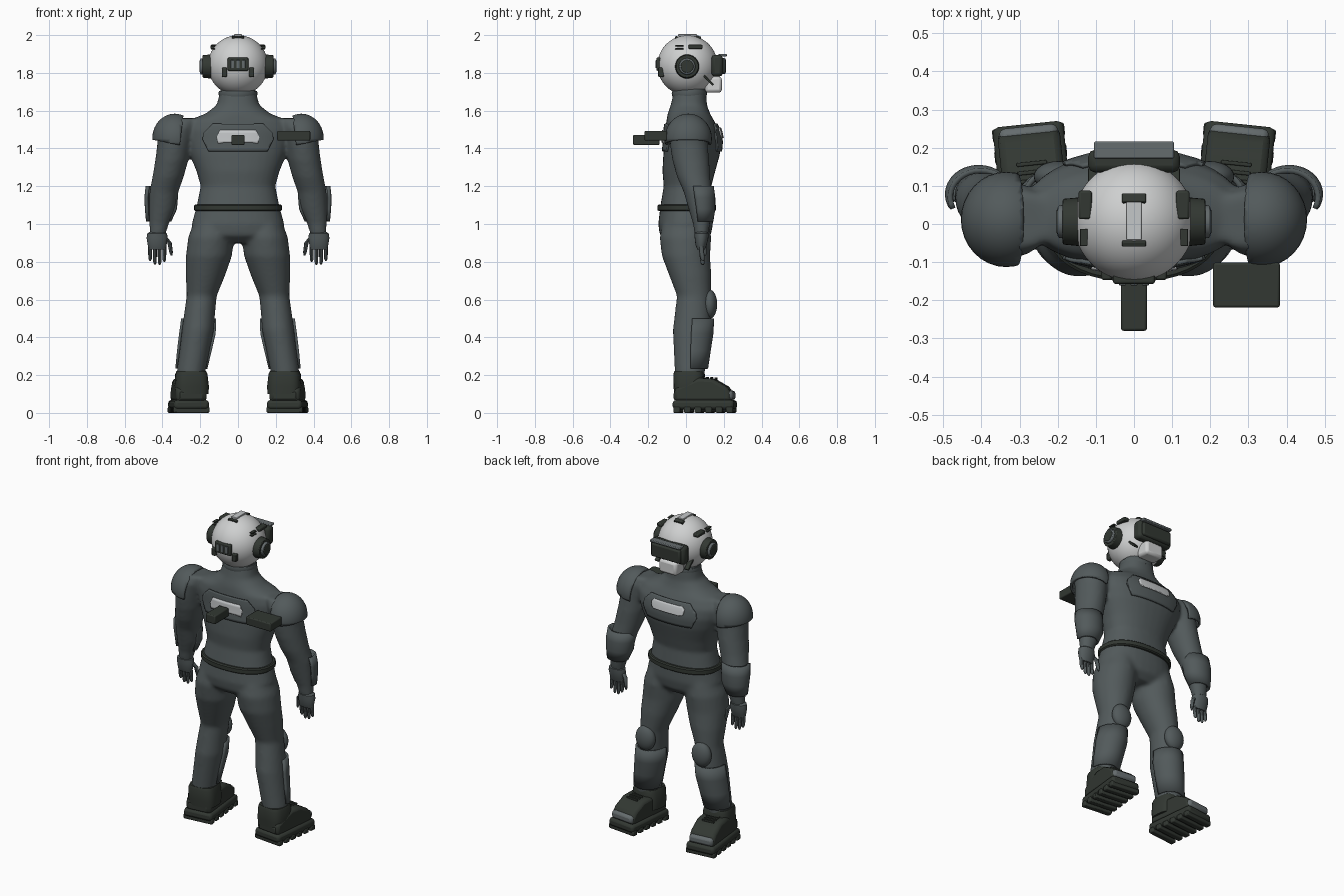
import bpy, bmesh
from math import sin, cos, pi, radians
from mathutils import Vector, Matrix
from mathutils.bvhtree import BVHTree

if "Cube" in bpy.data.objects:
    bpy.data.objects.remove(bpy.data.objects["Cube"])


def material(name, rgb):
    m = bpy.data.materials.new(name)
    m.use_nodes = True
    m.diffuse_color = (*rgb, 1)
    m.node_tree.nodes["Principled BSDF"].inputs["Base Color"].default_value = (*rgb, 1)
    return m


SUIT = material("suit grey", (.085, .102, .105))
DARK = material("dark olive", (.032, .039, .032))
TRIM = material("trim grey", (.13, .15, .155))
SHELL = material("helmet white", (.62, .63, .63))
PANEL = material("panel light grey", (.55, .57, .58))


def make(name, bm, mat, mirror=False, bevel=0, solid=0):
    bmesh.ops.recalc_face_normals(bm, faces=bm.faces)
    me = bpy.data.meshes.new(name)
    bm.to_mesh(me)
    bm.free()
    me.materials.append(mat)
    me.polygons.foreach_set("use_smooth", [True] * len(me.polygons))
    me.set_sharp_from_angle(angle=radians(35))
    ob = bpy.data.objects.new(name, me)
    bpy.context.collection.objects.link(ob)
    if solid:
        mod = ob.modifiers.new("thickness", 'SOLIDIFY')
        mod.thickness, mod.offset = solid, 0
    if bevel:
        mod = ob.modifiers.new("round", 'BEVEL')
        mod.width, mod.segments = bevel, 2
    if mirror:
        ob.modifiers.new("mirror", 'MIRROR')
    return ob


def loft(bm, rings, n=24, power=2.0, arc=None):
    """Rings are (x, y, z, rx, ry); arc in degrees leaves the back open."""
    span = radians(arc) if arc else pi
    count = n + 1 if arc else n
    rows = []
    for x, y, z, rx, ry in rings:
        row = []
        for i in range(count):
            a = -span + 2 * span * i / n
            s, c = sin(a), cos(a)
            e = 2 / power
            row.append(bm.verts.new((x + rx * abs(s) ** e * (1 if s > 0 else -1),
                                     y + ry * abs(c) ** e * (1 if c > 0 else -1), z)))
        rows.append(row)
    for a, b in zip(rows, rows[1:]):
        for i in range(n):
            j = (i + 1) % count
            bm.faces.new((a[i], a[j], b[j], b[i]))
    if not arc:
        bm.faces.new(rows[0])
        bm.faces.new(rows[-1])
    return bm


def box(name, centre, size, mat, matrix=Matrix(), mirror=False, bevel=.006):
    bm = bmesh.new()
    bmesh.ops.create_cube(bm, size=1, matrix=matrix @ Matrix.Translation(centre)
                          @ Matrix.Diagonal((*size, 1)))
    return make(name, bm, mat, mirror, bevel)


# Suit body: torso, legs and arms fused into one skin
bm = loft(bmesh.new(), [
    (0, .02, 1.75, .085, .08), (0, .02, 1.69, .098, .087), (0, .015, 1.63, .113, .096),
    (0, .015, 1.585, .17, .112), (0, .022, 1.55, .26, .125), (0, .032, 1.5, .29, .142),
    (0, .037, 1.44, .28, .15), (0, .03, 1.37, .258, .15), (0, .015, 1.28, .22, .14),
    (0, .008, 1.2, .198, .126), (0, .003, 1.1, .218, .138), (0, -.002, 1, .245, .145),
    (0, -.004, .94, .235, .135), (0, 0, .9, .14, .09)], 32, 2.25)
for s in (1, -1):
    loft(bm, [(s * x, y, z, rx, ry) for x, y, z, rx, ry in (
        (.13, 0, 1.02, .1, .12), (.142, -.003, .93, .122, .137), (.154, 0, .83, .122, .128),
        (.172, .022, .73, .105, .112), (.192, .042, .62, .08, .09), (.203, .036, .53, .082, .095),
        (.212, .03, .44, .085, .1), (.23, .025, .33, .08, .09), (.248, .02, .22, .076, .08),
        (.252, .02, .16, .07, .075))])
    loft(bm, [(s * x, y, z, rx, ry) for x, y, z, rx, ry in (
        (.28, .01, 1.56, .07, .07), (.325, .01, 1.51, .105, .1), (.338, .015, 1.42, .09, .1),
        (.35, .025, 1.34, .088, .098), (.37, .04, 1.25, .083, .088), (.392, .062, 1.17, .077, .075),
        (.402, .075, 1.08, .07, .062), (.418, .082, 1, .052, .045), (.427, .082, .93, .04, .034))])
body = make("suit_body", bm, SUIT)
mod = body.modifiers.new("fuse", 'REMESH')
mod.mode, mod.voxel_size, mod.use_smooth_shade = 'VOXEL', .011, True
mod = body.modifiers.new("soften", 'SMOOTH')
mod.factor, mod.iterations = .5, 8
bpy.context.view_layer.update()
SKIN = BVHTree.FromObject(body, bpy.context.evaluated_depsgraph_get())


def chest_plate(name, half, side, lift, mat):
    """Symmetric outline of (x, z), laid onto the front or back of the skin."""
    bm = bmesh.new()
    pts = half + [(-x, z) for x, z in reversed(half)]
    bm.faces.new([bm.verts.new((x, 0, z)) for x, z in pts])
    for i in range(-9, 10):
        for co, no in (((i * .02, 0, 0), (1, 0, 0)), ((0, 0, 1.46 + i * .02), (0, 0, 1))):
            bmesh.ops.bisect_plane(bm, geom=bm.verts[:] + bm.edges[:] + bm.faces[:],
                                   plane_co=co, plane_no=no)
    for v in bm.verts:
        hit = SKIN.ray_cast(Vector((v.co.x, side, v.co.z)), Vector((0, -side, 0)))[0]
        v.co.y = (hit.y if hit else 0) + side * lift
    return make(name, bm, mat, solid=.01)


OUTLINE = [(.135, 1.53), (.18, 1.485), (.187, 1.45), (.155, 1.385)]
chest_plate("chest_plate", OUTLINE, 1, .005, SUIT)
chest_plate("back_plate", OUTLINE, -1, .005, SUIT)
chest_plate("chest_light", [(.1, 1.51), (.115, 1.495), (.11, 1.465), (.095, 1.455)], 1, .012, PANEL)
chest_plate("back_light", [(.095, 1.497), (.112, 1.46), (.105, 1.425), (.07, 1.432)], -1, .012, PANEL)

# Belt and back equipment
belt = [(0, .004, z, .218 + r, .14 + r) for z, r in ((1.068, .008), (1.074, .015), (1.098, .015), (1.104, .008))]
make("belt", loft(bmesh.new(), belt, 40, 2.25), DARK)
box("back_socket", (0, -.21, 1.445), (.068, .14, .054), DARK)
box("shoulder_pack", (.295, -.16, 1.467), (.175, .118, .052), DARK)

# Shoulder pads: ellipsoid caps trimmed below and on the neck side
bm = bmesh.new()
bmesh.ops.create_uvsphere(bm, u_segments=32, v_segments=20, radius=1,
                          matrix=Matrix.Translation((.335, .012, 1.452)) @ Matrix.Diagonal((.112, .118, .125, 1)))
for co, no in (((.44, 0, 1.445), (.2, 0, -1)), ((.3, 0, 1.5), (-1, 0, -.12))):
    bmesh.ops.bisect_plane(bm, geom=bm.verts[:] + bm.edges[:] + bm.faces[:],
                           plane_co=co, plane_no=no, clear_outer=True)
make("shoulder_pads", bm, SUIT, True, solid=.014)

# Forearm and shin guards, knee pads
make("forearm_guards", loft(bmesh.new(), [
    (.402, .07, 1.2, .08, .07), (.407, .078, 1.14, .082, .07),
    (.408, .084, 1.08, .078, .064), (.42, .086, 1.015, .06, .052)], 20, arc=115), SUIT, True, solid=.014)
make("shin_guards", loft(bmesh.new(), [
    (.208, .042, .5, .086, .1), (.215, .036, .42, .09, .102),
    (.231, .032, .33, .085, .092), (.247, .03, .235, .078, .08)], 20, arc=95), SUIT, True, solid=.014)
bm = bmesh.new()
bmesh.ops.create_uvsphere(bm, u_segments=24, v_segments=16, radius=1,
                          matrix=Matrix.Translation((.198, .125, .575)) @ Matrix.Diagonal((.065, .04, .077, 1)))
make("knee_pads", bm, SUIT, True)

# Hands
bm = loft(bmesh.new(), [(.427, .082, .965, .03, .026), (.428, .082, .95, .052, .038),
                        (.428, .082, .925, .056, .036), (.428, .08, .89, .05, .03),
                        (.428, .08, .865, .044, .02)], 20)
for i, tip in enumerate((.8, .783, .785, .805)):
    x = .39 + .025 * i
    loft(bm, [(x, .08, .885, .011, .013), (x, .084, .84, .011, .013),
              (x, .088, tip + .01, .009, .011), (x, .089, tip, .004, .005)], 10)
loft(bm, [(.382, .085, .925, .012, .013), (.362, .095, .9, .012, .014),
          (.354, .1, .85, .01, .011), (.352, .1, .832, .004, .005)], 10)
make("hands", bm, SUIT, True)

# Boots
FOOT = Matrix.Translation((.262, .1, 0)) @ Matrix.Rotation(radians(-6), 4, 'Z')
box("boot_soles", (0, 0, .043), (.186, .326, .05), DARK, FOOT, True, .016)
for i in range(6):
    box(f"sole_tread_{i + 1}", (0, -.14 + .056 * i, .016), (.19, .036, .032), DARK, FOOT, True)
bm = bmesh.new()
side = [(-.155, .06), (-.155, .13), (-.03, .185), (.05, .18), (.12, .14), (.145, .11), (.15, .06)]
base = bm.faces.new([bm.verts.new((-.082, y, z)) for y, z in side])
out = bmesh.ops.extrude_face_region(bm, geom=[base])["geom"]
bmesh.ops.translate(bm, vec=(.164, 0, 0), verts=[g for g in out if isinstance(g, bmesh.types.BMVert)])
bm.transform(FOOT)
make("boot_uppers", bm, DARK, True, .018)
shaft = loft(bmesh.new(), [(-.008, -.085, .1, .088, .078), (-.008, -.085, .14, .09, .08),
                           (-.006, -.085, .205, .084, .082), (-.006, -.085, .222, .077, .076)], 24, 3.2)
shaft.transform(FOOT)
make("boot_shafts", shaft, DARK, True)
box("toe_caps", (0, .118, .093), (.155, .078, .05), TRIM, FOOT, True, .016)
box("heel_caps", (0, -.145, .09), (.13, .03, .045), DARK, FOOT, True, .01)
for i in range(4):
    box(f"boot_lace_{i + 1}", (0, -.01 + .023 * i, .187 - .002 * i), (.08, .01, .012), DARK, FOOT, True, .003)

# Helmet
HEAD, R = Vector((0, .008, 1.84)), .159
bm = bmesh.new()
bmesh.ops.create_uvsphere(bm, u_segments=48, v_segments=32, radius=R, matrix=Matrix.Translation(HEAD))
make("helmet", bm, SHELL)
make("neck_collar", loft(bmesh.new(), [(0, .018, z, r, r - .01) for z, r in ((1.675, .1), (1.69, .104), (1.705, .1))]), SUIT)


def ear_disc(name, radius, x0, x1, mat):
    bm = bmesh.new()
    bmesh.ops.create_cone(bm, cap_ends=True, segments=32, radius1=radius, radius2=radius * .92, depth=x1 - x0,
                          matrix=Matrix.Translation(((x0 + x1) / 2, .006, 1.834)) @ Matrix.Rotation(pi / 2, 4, 'Y'))
    make(name, bm, mat, True, .004)


ear_disc("ear_pods", .065, .13, .187, DARK)
ear_disc("ear_caps", .045, .18, .2, TRIM)
ear_disc("ear_centres", .036, .19, .203, DARK)


def stud(name, towards, size, mat, turn=0, mirror=True):
    """Plate lying on the helmet in the given direction."""
    d = Vector(towards).normalized()
    m = (Matrix.Translation(HEAD + d * R) @ d.to_track_quat('Z', 'Y').to_matrix().to_4x4()
         @ Matrix.Rotation(radians(turn), 4, 'Z'))
    box(name, (0, 0, 0), size, mat, m, mirror, .003)


stud("crown_strip", (0, .001, 1), (.04, .1, .012), PANEL, mirror=False)
stud("crown_front_clip", (0, .4, 1), (.062, .025, .016), DARK, mirror=False)
stud("crown_rear_clip", (0, -.4, 1), (.062, .015, .014), DARK, mirror=False)
box("temple_plates", (.128, .05, 1.938), (.035, .075, .022), DARK, mirror=True)
for z in (1.927, 1.943):
    box("rear_temple_bar", (.132, -.035, z), (.02, .045, .007), DARK, mirror=True, bevel=.002)
box("rear_side_clips", (.072, -.132, 1.803), (.028, .03, .05), DARK, mirror=True)
box("rear_vent", (0, -.142, 1.846), (.11, .03, .07), DARK)
for x in (-.03, 0, .03):
    box("rear_vent_slat", (x, -.158, 1.846), (.018, .006, .042), TRIM, bevel=.002)

# Cheek straps, visor and mouth guard
tilt = Matrix.Translation((.105, .118, 1.762)) @ Matrix.Rotation(radians(-45), 4, 'X')
box("cheek_straps", (0, 0, 0), (.03, .075, .012), DARK, tilt, True, .003)
box("visor_housing", (0, .165, 1.838), (.24, .06, .115), DARK, bevel=.018)
box("visor_lens", (0, .199, 1.836), (.205, .024, .085), DARK, bevel=.01)
box("visor_brow", (0, .194, 1.893), (.21, .044, .014), TRIM, bevel=.004)
box("mouth_guard", (0, .145, 1.738), (.125, .09, .085), SHELL, bevel=.016)
